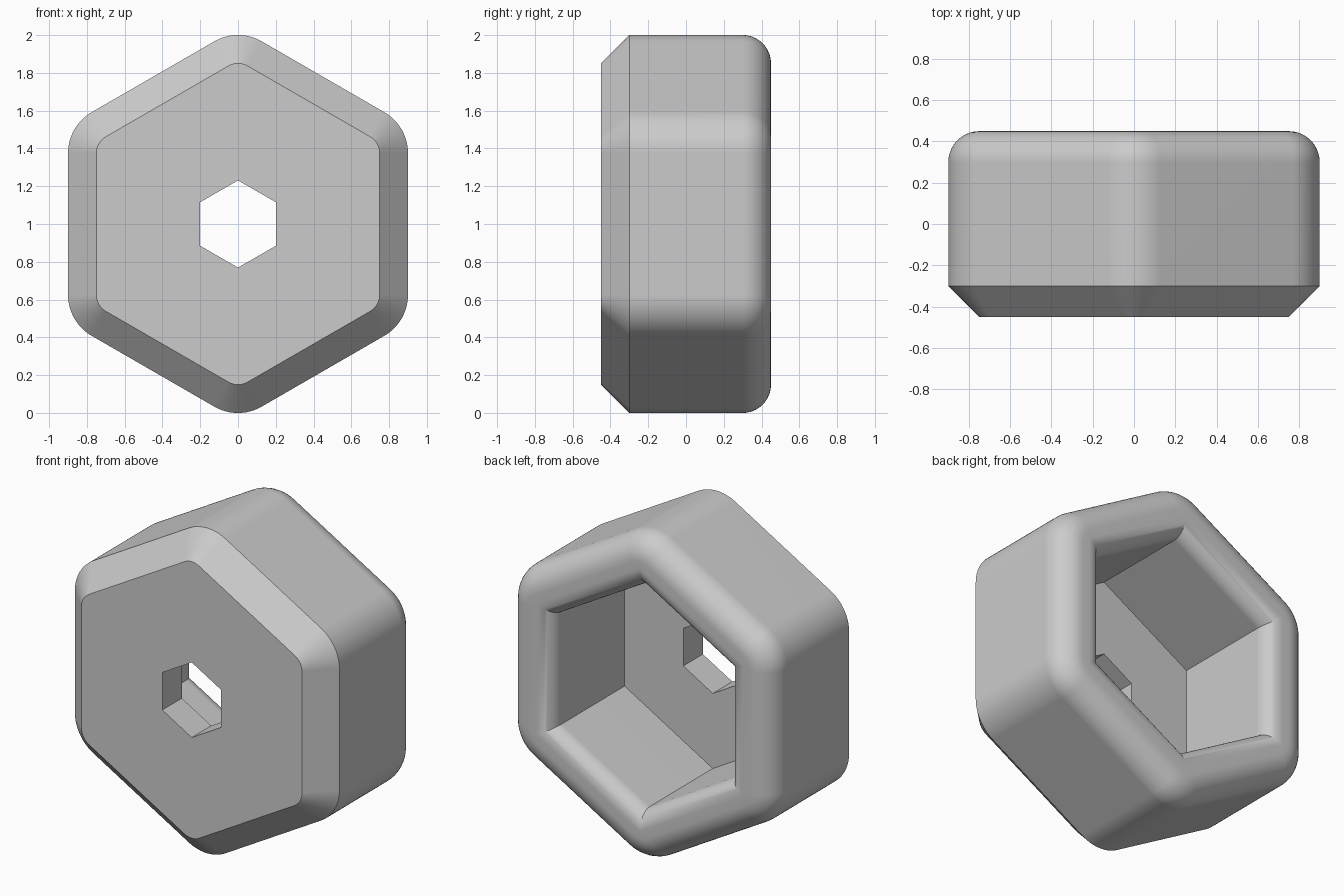
import bpy
import bmesh
from math import sin, cos, pi, radians

if "Cube" in bpy.data.objects:
    bpy.data.objects.remove(bpy.data.objects["Cube"])

ARC = 12    # segments per rounded corner
FILLET = 10  # segments per rolled rim edge


def hex_ring(bm, apothem, corner, y):
    """Point-up hexagon ring in the xz plane with rounded corners."""
    verts = []
    reach = (apothem - corner) / cos(pi / 6)
    for side in range(6):
        mid = pi / 2 + side * pi / 3
        for k in range(ARC + 1):
            a = mid + (k / ARC - 0.5) * pi / 3
            verts.append(bm.verts.new((reach * cos(mid) + corner * cos(a), y,
                                       1 + reach * sin(mid) + corner * sin(a))))
    return verts


# Section from the front hole, round the outside, to the pocket floor:
# (apothem, corner radius, y)
section = [(0.2, 0, -0.45), (0.75, 0.1, -0.45), (0.9, 0.25, -0.3)]
for i in range(FILLET + 1):      # outer back rim
    t = i / FILLET * pi / 2
    inset = 0.15 * (1 - cos(t))
    section.append((0.9 - inset, 0.25 - inset, 0.3 + 0.15 * sin(t)))
for i in range(FILLET + 1):      # pocket mouth
    t = pi / 2 * (1 - i / FILLET)
    section.append((0.7 - 0.1 * cos(t), 0, 0.35 + 0.1 * sin(t)))
section += [(0.6, 0, -0.26), (0.2, 0, -0.26)]

# Loft the closed section
bm = bmesh.new()
rings = [hex_ring(bm, *s) for s in section]
for i, ring in enumerate(rings):
    nxt = rings[(i + 1) % len(rings)]
    for j in range(len(ring)):
        k = (j + 1) % len(ring)
        bm.faces.new((ring[j], ring[k], nxt[k], nxt[j]))
bmesh.ops.remove_doubles(bm, verts=bm.verts[:], dist=0.0001)
bmesh.ops.recalc_face_normals(bm, faces=bm.faces[:])

mesh = bpy.data.meshes.new("hex_cap")
bm.to_mesh(mesh)
bm.free()
cap = bpy.data.objects.new("hex_cap", mesh)
bpy.context.collection.objects.link(cap)

# Plain grey material
grey = bpy.data.materials.new("light_grey")
grey.use_nodes = True
colour = (0.6, 0.6, 0.6, 1)
grey.diffuse_color = colour
grey.node_tree.nodes["Principled BSDF"].inputs["Base Color"].default_value = colour
mesh.materials.append(grey)

# Smooth rims, crisp chamfer and pocket edges
bpy.ops.object.select_all(action="DESELECT")
cap.select_set(True)
bpy.context.view_layer.objects.active = cap
bpy.ops.object.shade_smooth_by_angle(angle=radians(30))
weighted = cap.modifiers.new("even_shading", "WEIGHTED_NORMAL")
weighted.keep_sharp = True
